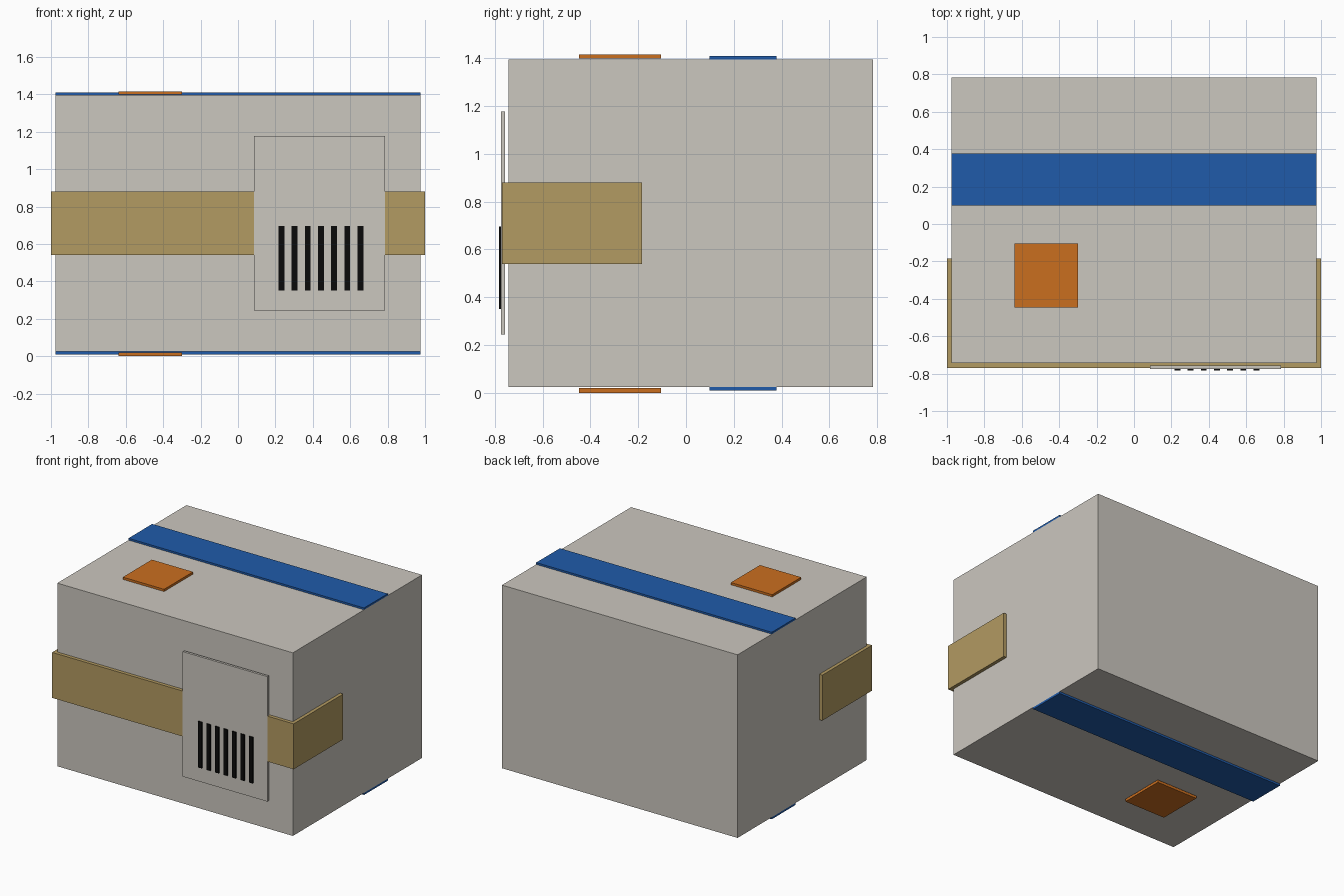
import bpy
import bmesh

if "Cube" in bpy.data.objects:
    bpy.data.objects.remove(bpy.data.objects["Cube"])


def material(name, rgb):
    m = bpy.data.materials.new(name)
    m.diffuse_color = (*rgb, 1.0)
    m.use_nodes = True
    m.node_tree.nodes["Principled BSDF"].inputs["Base Color"].default_value = m.diffuse_color
    return m


CARD = material("light grey card", (0.60, 0.57, 0.52))
TAN = material("tan tape", (0.45, 0.325, 0.122))
BLUE = material("blue tape", (0.0144, 0.105, 0.40))
ORANGE = material("orange sticker", (0.59, 0.157, 0.0137))
BLACK = material("black ink", (0.003, 0.003, 0.003))


def box(name, x, y, z, mat):
    """Axis-aligned box from (min, max) ranges."""
    bm = bmesh.new()
    bmesh.ops.create_cube(bm, size=1.0)
    for v in bm.verts:
        for i, (lo, hi) in enumerate((x, y, z)):
            v.co[i] = hi if v.co[i] > 0 else lo
    mesh = bpy.data.meshes.new(name)
    bm.to_mesh(mesh)
    bm.free()
    mesh.materials.append(mat)
    ob = bpy.data.objects.new(name, mesh)
    bpy.context.collection.objects.link(ob)
    return ob


# Main carton
box("carton", (-0.975, 0.975), (-0.744, 0.783), (0.025, 1.395), CARD)

# Blue tape and orange sticker, on the top and again underneath
for side, blue_z, orange_z in (("top", (1.395, 1.409), (1.399, 1.416)),
                               ("bottom", (0.010, 0.025), (0.0, 0.019))):
    box(side + "_tape", (-0.975, 0.975), (0.098, 0.378), blue_z, BLUE)
    box(side + "_sticker", (-0.64, -0.299), (-0.447, -0.105), orange_z, ORANGE)

# Tan tape across the front, folded round both sides
tape_z = (0.54, 0.88)
box("front_tape", (-1.0, 1.0), (-0.770, -0.744), tape_z, TAN)
box("left_tape", (-1.0, -0.975), (-0.744, -0.184), tape_z, TAN)
box("right_tape", (0.975, 1.0), (-0.744, -0.184), tape_z, TAN)

# Shipping label with printed bars
box("label", (0.085, 0.785), (-0.775, -0.757), (0.243, 1.178), CARD)
for i in range(7):
    x = 0.217 + i * 0.0703
    box(f"label_bar_{i + 1}", (x, x + 0.031), (-0.783, -0.775), (0.35, 0.695), BLACK)
